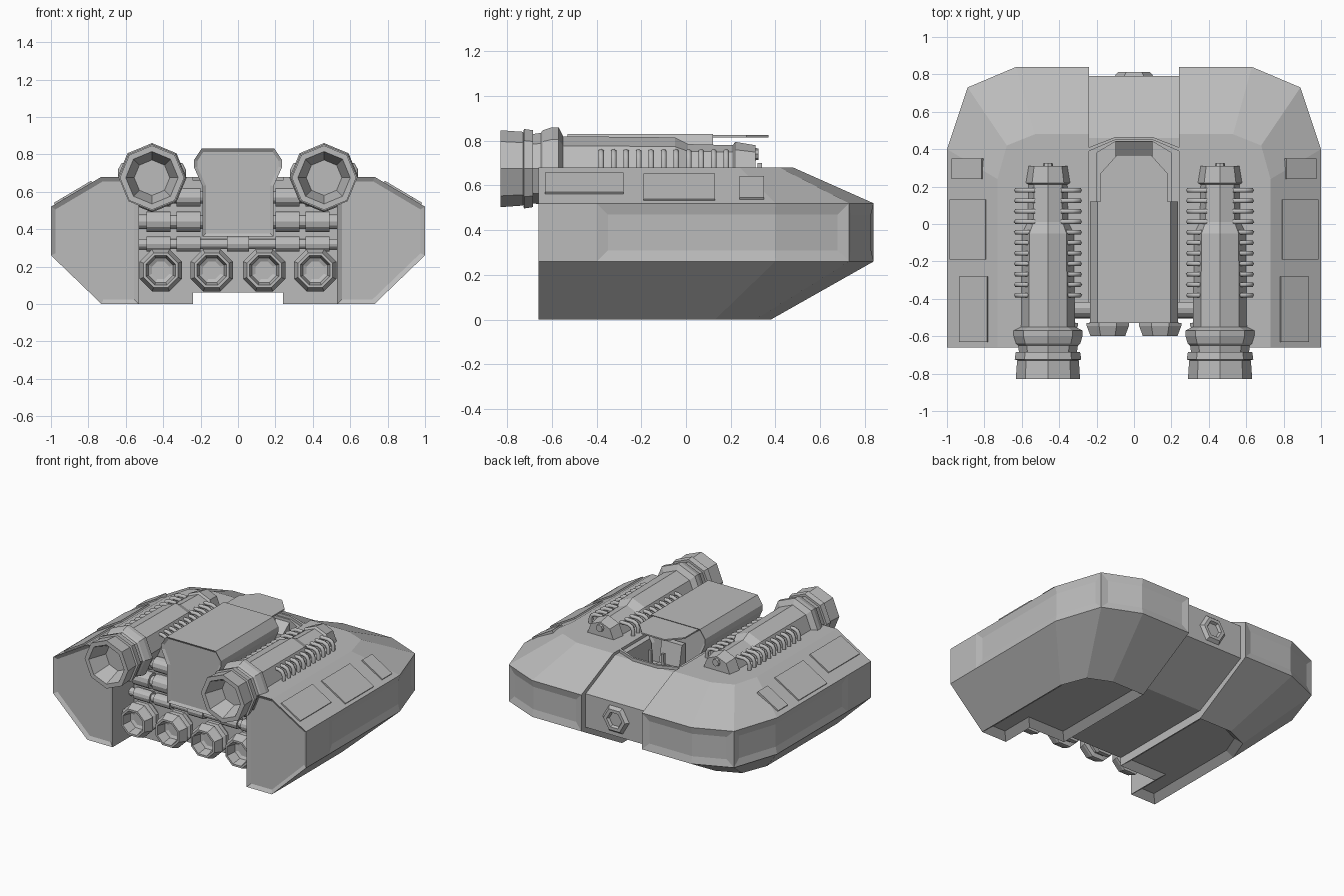
import bpy, bmesh, math

if "Cube" in bpy.data.objects:
    bpy.data.objects.remove(bpy.data.objects["Cube"])

grey = bpy.data.materials.new("hull grey")
grey.diffuse_color = (0.5, 0.5, 0.5, 1)
grey.use_nodes = True
grey.node_tree.nodes["Principled BSDF"].inputs["Base Color"].default_value = grey.diffuse_color


def finish(name, bm, mirror=False):
    bmesh.ops.recalc_face_normals(bm, faces=bm.faces[:])
    me = bpy.data.meshes.new(name)
    bm.to_mesh(me)
    bm.free()
    me.materials.append(grey)
    ob = bpy.data.objects.new(name, me)
    bpy.context.collection.objects.link(ob)
    if mirror:
        ob.modifiers.new("mirror", 'MIRROR')
    return ob


def loft(bm, rings):
    """Join rings of points into a closed solid; returns side faces by layer."""
    vs = [[bm.verts.new(p) for p in r] for r in rings]
    n = len(vs[0])
    sides = [[bm.faces.new((a[i], a[(i + 1) % n], b[(i + 1) % n], b[i])) for i in range(n)]
             for a, b in zip(vs, vs[1:])]
    bottom = bm.faces.new(vs[0][::-1])
    top = bm.faces.new(vs[-1])
    bmesh.ops.recalc_face_normals(bm, faces=bm.faces[:])
    bm.normal_update()
    return sides, bottom, top


def inset(bm, faces, width, depth):
    bmesh.ops.inset_region(bm, faces=faces, thickness=width, depth=depth, use_even_offset=True)
    bm.normal_update()


def prism(name, pts, lo, hi, axis, mirror=False, panel=None):
    """Extrude a 2D outline along an axis; panel = (rim, depth) recesses both ends."""
    put = {'x': lambda p, t: (t, p[0], p[1]),
           'y': lambda p, t: (p[0], t, p[1]),
           'z': lambda p, t: (p[0], p[1], t)}[axis]
    bm = bmesh.new()
    _, a, b = loft(bm, [[put(p, t) for p in pts] for t in (lo, hi)])
    if panel:
        for f in (a, b):
            inset(bm, [f], *panel)
    return finish(name, bm, mirror)


def lathe(name, prof, x, y, z, n=8, turn=0.0, axis='y', mirror=True):
    """Turn (position, radius) points around an axis through x, y, z."""
    bm = bmesh.new()
    rings = []
    for t, r in prof:
        ring = []
        for i in range(n):
            a = 2 * math.pi * (i + turn) / n
            c, s = r * math.cos(a), r * math.sin(a)
            ring.append((x + c, y + t, z + s) if axis == 'y' else (x + t, y + c, z + s))
        rings.append(ring)
    loft(bm, rings)
    return finish(name, bm, mirror)


# Side hulls: four stacked outlines, with a notch for the engine bay
def outline(z, out, a, b, c):
    pts = [(0.24, a[1]), a, b, c, (out, -0.40), (out, -0.66),
           (0.53, -0.66), (0.53, -0.42), (0.24, -0.42)]
    return [(x, y, z) for x, y in pts]


bm = bmesh.new()
wide = (1.0, (0.63, 0.84), (0.89, 0.73), (1.0, 0.40))
sides, bottom, top = loft(bm, [
    outline(0.0, 0.73, (0.50, 0.38), (0.66, 0.31), (0.73, 0.13)),
    outline(0.26, *wide), outline(0.52, *wide),
    outline(0.68, 0.73, (0.53, 0.48), (0.68, 0.42), (0.73, 0.24))])
inset(bm, [sides[1][2], sides[1][3]], 0.05, -0.012)      # side panel
inset(bm, [sides[1][0], sides[1][1]], 0.05, -0.012)      # rear corner panel
inset(bm, [layer[5] for layer in sides], 0.025, -0.015)  # front end panel
inset(bm, [bottom], 0.05, -0.04)                         # underside recess
finish("side_hull", bm, True)

# Raised plates on the sloping shoulders
for y0, y1, x0, x1 in ((-0.63, -0.28, 0.78, 0.93), (-0.19, 0.13, 0.79, 0.98),
                       (0.24, 0.35, 0.81, 0.97)):
    def on_slope(x, h):
        return (x + 0.51 * h, 0.52 + (1 - x) * 0.16 / 0.27 + 0.86 * h)
    prism("shoulder_plate", [on_slope(x0, -0.01), on_slope(x1, -0.01),
                             on_slope(x1, 0.01), on_slope(x0, 0.01)], y0, y1, 'y', True)

# Centre hull with a cockpit pit cut into it
centre = prism("centre_hull", [(-0.42, 0.06), (0.38, 0.06), (0.79, 0.27), (0.79, 0.51),
                               (0.46, 0.66), (-0.42, 0.66)], -0.24, 0.24, 'x')
pit = prism("cockpit_cutter", [(-0.2, 0.0), (0.2, 0.0), (0.2, 0.38), (0.1, 0.44),
                               (-0.1, 0.44), (-0.2, 0.38)], 0.5, 0.9, 'z')
pit.hide_render = True
pit.display_type = 'WIRE'
cut = centre.modifiers.new("cockpit", 'BOOLEAN')
cut.object = pit
cut.operation = 'DIFFERENCE'
cut.solver = 'EXACT'

# Cockpit rim, seat and controls
prism("cockpit_rim", [(-0.24, 0.39), (-0.1, 0.45), (0.1, 0.45), (0.24, 0.39),
                      (0.24, 0.41), (0.1, 0.465), (-0.1, 0.465), (-0.24, 0.41)], 0.64, 0.68, 'z')
prism("seat", [(0.12, 0.5), (0.28, 0.5), (0.28, 0.56), (0.19, 0.55), (0.16, 0.7), (0.12, 0.7)],
      -0.08, 0.08, 'x')
prism("control_panel", [(0.36, 0.5), (0.44, 0.5), (0.44, 0.64), (0.36, 0.58)], -0.1, 0.1, 'x')
prism("control_stick", [(0.31, 0.5), (0.33, 0.5), (0.34, 0.70), (0.32, 0.70)], 0.04, 0.06, 'x', True)

# Cabin block and thin canopy roof
prism("cabin", [(-0.19, 0.36), (0.19, 0.36), (0.19, 0.63), (0.235, 0.73), (0.235, 0.77),
                (0.195, 0.83), (-0.195, 0.83), (-0.235, 0.77), (-0.235, 0.73), (-0.19, 0.63)],
      -0.53, 0.12, 'y', panel=(0.018, -0.012))
prism("canopy_roof", [(-0.18, 0.11), (0.18, 0.11), (0.18, 0.27), (0.09, 0.37),
                      (-0.09, 0.37), (-0.18, 0.27)], 0.815, 0.825, 'z')

# Large thrusters
lathe("large_thruster", [
    (-0.70, 0.095), (-0.83, 0.14), (-0.83, 0.172), (-0.73, 0.165), (-0.73, 0.155),
    (-0.725, 0.178), (-0.685, 0.172), (-0.685, 0.155), (-0.65, 0.16), (-0.64, 0.172),
    (-0.60, 0.185), (-0.57, 0.185), (-0.55, 0.145), (-0.05, 0.14), (0.01, 0.11),
    (0.21, 0.105), (0.22, 0.12), (0.31, 0.105)], 0.46, 0, 0.675)
lathe("thruster_cap", [(0.30, 0.03), (0.325, 0.025)], 0.46, 0, 0.74)

# Cooling hoops along both sides of each large thruster
cu = bpy.data.curves.new("cooling_hoops", 'CURVE')
cu.dimensions = '3D'
cu.bevel_depth = 0.014
cu.bevel_resolution = 1
cu.use_fill_caps = True
cu.materials.append(grey)
for side in (-1, 1):
    for d in (-1, 1):
        for i in range(11):
            sp = cu.splines.new('POLY')
            path = [(0.168, 0.64), (0.168, 0.715), (0.155, 0.74), (0.13, 0.75), (0.07, 0.75)]
            sp.points.add(len(path) - 1)
            for p, (o, z) in zip(sp.points, path):
                p.co = (side * (0.46 + d * o), -0.38 + 0.056 * i, z, 1)
bpy.context.collection.objects.link(bpy.data.objects.new("cooling_hoops", cu))

# Small thrusters
for x in (0.14, 0.413):
    lathe("small_thruster", [
        (-0.52, 0.05), (-0.53, 0.07), (-0.60, 0.085), (-0.60, 0.10), (-0.545, 0.122),
        (-0.53, 0.122), (-0.525, 0.09), (-0.50, 0.09), (-0.49, 0.115), (-0.46, 0.115),
        (-0.45, 0.08), (-0.40, 0.08)], x, 0, 0.18, turn=0.5)

# Cross pipes with sleeves in the engine bay
for z, r in ((0.57, 0.05), (0.44, 0.055), (0.32, 0.04)):
    lathe("bay_pipe", [(0.0, r * 0.65), (0.20, r * 0.65), (0.20, r), (0.33, r), (0.33, r * 0.65),
                       (0.36, r * 0.65), (0.36, r), (0.49, r), (0.49, r * 0.7), (0.54, r * 0.7)],
          0, -0.45, z, n=12, axis='x')
lathe("middle_sleeve", [(-0.06, 0.04), (0.06, 0.04)], 0, -0.45, 0.32, n=12, axis='x', mirror=False)

# Hexagonal port at the rear
lathe("rear_port", [(-0.02, 0.105), (0.0, 0.105), (0.022, 0.085), (0.022, 0.06), (0.004, 0.05)],
      0, 0.79, 0.39, n=6, mirror=False)
